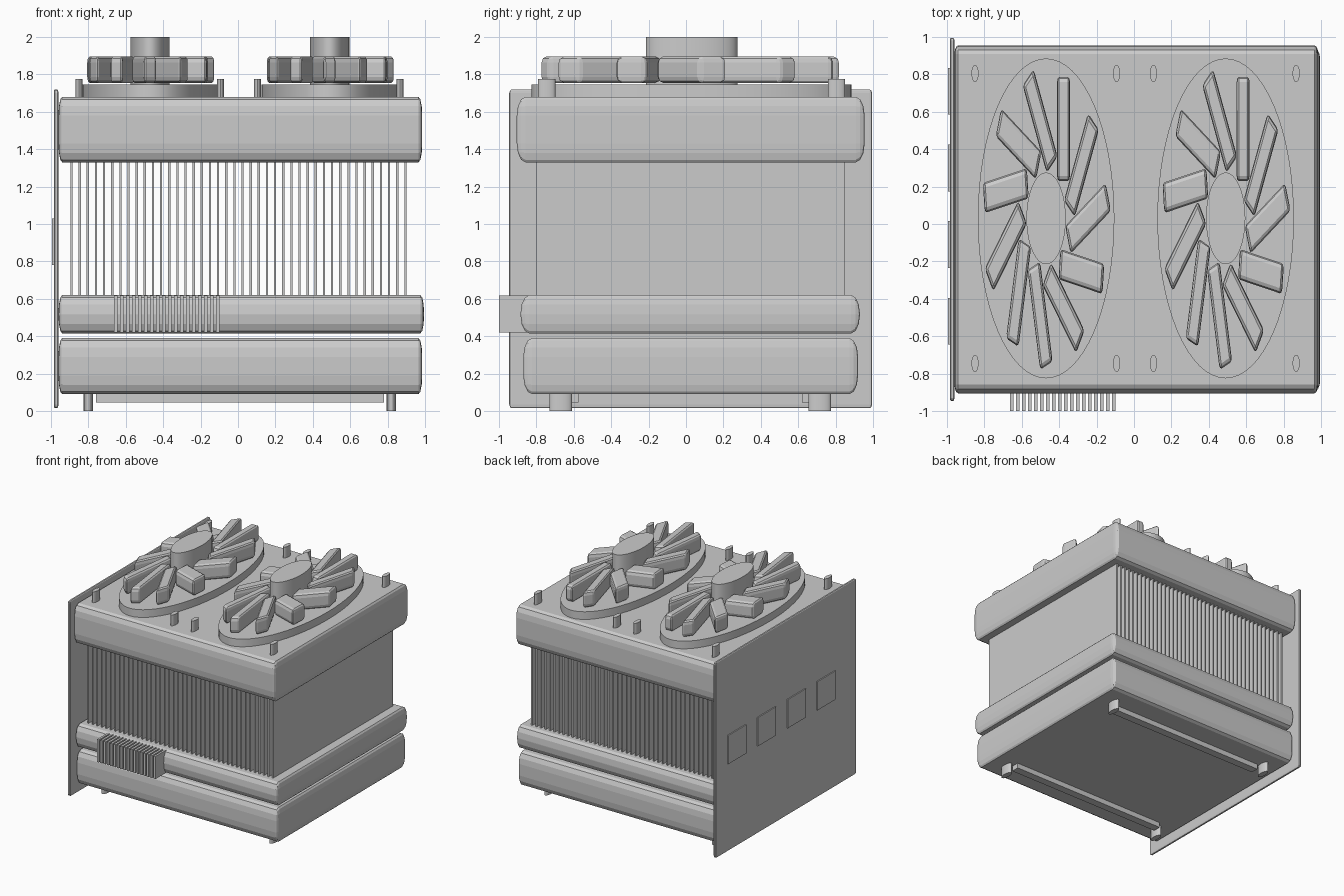
import bpy, bmesh, math
from mathutils import Matrix, Vector

if "Cube" in bpy.data.objects:
    bpy.data.objects.remove(bpy.data.objects["Cube"])

GREY = (0.6, 0.6, 0.6, 1)
mat = bpy.data.materials.new("plain grey")
mat.use_nodes = True
mat.diffuse_color = GREY
mat.node_tree.nodes["Principled BSDF"].inputs["Base Color"].default_value = GREY


def finish(name, bm, smooth=False):
    mesh = bpy.data.meshes.new(name)
    bm.to_mesh(mesh)
    bm.free()
    mesh.materials.append(mat)
    obj = bpy.data.objects.new(name, mesh)
    bpy.context.collection.objects.link(obj)
    if smooth:
        bpy.ops.object.select_all(action='DESELECT')
        obj.select_set(True)
        bpy.context.view_layer.objects.active = obj
        bpy.ops.object.shade_smooth_by_angle(angle=math.radians(30))
    return obj


def box(name, x, y, z, bevel=None, segments=3):
    """Box from axis ranges; the bevel has its own width on each axis."""
    lo, hi = Vector((x[0], y[0], z[0])), Vector((x[1], y[1], z[1]))
    size, unit = hi - lo, Vector(bevel or (1, 1, 1))
    bm = bmesh.new()
    bmesh.ops.create_cube(bm, size=1)
    bmesh.ops.scale(bm, vec=[s / u for s, u in zip(size, unit)], verts=bm.verts)
    if bevel:
        bmesh.ops.bevel(bm, geom=bm.edges[:], offset=1, segments=segments,
                        profile=0.5, affect='EDGES', clamp_overlap=True)
    bmesh.ops.scale(bm, vec=unit, verts=bm.verts)
    bmesh.ops.translate(bm, vec=(lo + hi) / 2, verts=bm.verts)
    return finish(name, bm)


def disc(name, x, y, rx, ry, z0, z1, sides=64):
    """Upright elliptical cylinder."""
    bm = bmesh.new()
    bmesh.ops.create_cone(bm, cap_ends=True, segments=sides,
                          radius1=1, radius2=1, depth=1)
    bmesh.ops.scale(bm, vec=(rx, ry, z1 - z0), verts=bm.verts)
    bmesh.ops.translate(bm, vec=(x, y, (z0 + z1) / 2), verts=bm.verts)
    return finish(name, bm, smooth=True)


# Main stacked slabs
EDGE = (0.02, 0.047, 0.1)
box("shroud", (-0.96, 0.985), (-0.905, 0.955), (1.33, 1.68), EDGE)
box("circuit_board", (-0.96, 0.995), (-0.885, 0.93), (0.415, 0.62), EDGE)
box("backplate", (-0.96, 0.985), (-0.87, 0.92), (0.09, 0.39), EDGE)

# Heatsink fins
FINS = 42
for i in range(FINS):
    x = -0.89 + 1.785 * i / (FINS - 1)
    box(f"heatsink_fin_{i + 1}", (x - 0.006, x + 0.006), (-0.8, 0.85), (0.6, 1.35))

# Mounting bracket with its ports
box("bracket", (-0.985, -0.96), (-0.945, 0.995), (0.015, 1.72),
    (0.006, 0.014, 0.02), 2)
for i in range(4):
    y = -0.52 + 0.41 * i
    box(f"port_{i + 1}", (-0.994, -0.98), (y - 0.125, y + 0.125), (0.78, 1.03))

# Power connector pins
for i in range(18):
    x = -0.663 + 0.0321 * i
    box(f"power_pin_{i + 1}", (x, x + 0.019), (-1, -0.8), (0.42, 0.617))

# Fans: ring, hub and eleven slanted blades, all stretched along y
RX, RY, FAN_Y, BLADES = 0.365, 0.855, 0.03, 11
for side, fan_x in (("right", -0.47), ("left", 0.49)):
    disc(f"{side}_fan_ring", fan_x, FAN_Y, RX, RY, 1.65, 1.747)
    disc(f"{side}_fan_hub", fan_x, FAN_Y, 0.105, 0.245, 1.7, 2.0)
    stretch = (Matrix.Translation((fan_x, FAN_Y, 1.825))
               @ Matrix.Diagonal((RX, RY, 1, 1)))
    for i in range(BLADES):
        bm = bmesh.new()
        bmesh.ops.create_cube(bm, size=1)
        bmesh.ops.scale(bm, vec=(0.65, 0.19, 0.14), verts=bm.verts)
        bmesh.ops.bevel(bm, geom=bm.edges[:], offset=0.032, segments=2,
                        profile=0.5, affect='EDGES')
        place = (Matrix.Rotation(math.tau * i / BLADES, 4, 'Z')
                 @ Matrix.Translation((0.615, 0, 0))
                 @ Matrix.Rotation(math.radians(24.5), 4, 'Z'))
        bmesh.ops.transform(bm, matrix=stretch @ place, verts=bm.verts)
        finish(f"{side}_fan_blade_{i + 1}", bm)

# Screws on the shroud
for i, x in enumerate((-0.85, -0.093, 0.104, 0.867)):
    for end, y in (("front", -0.745), ("back", 0.805)):
        disc(f"{end}_screw_{i + 1}", x, y, 0.019, 0.046, 1.65, 1.775, 24)

# Feet and rails underneath
for end, y, inward in (("front", -0.67, 1), ("back", 0.715, -1)):
    for side, x in (("right", -0.8), ("left", 0.82)):
        disc(f"{end}_{side}_foot", x, y, 0.025, 0.06, 0, 0.1, 32)
    edges = sorted((y + 0.025 * inward, y + 0.095 * inward))
    box(f"{end}_rail", (-0.76, 0.78), edges, (0.045, 0.11))
